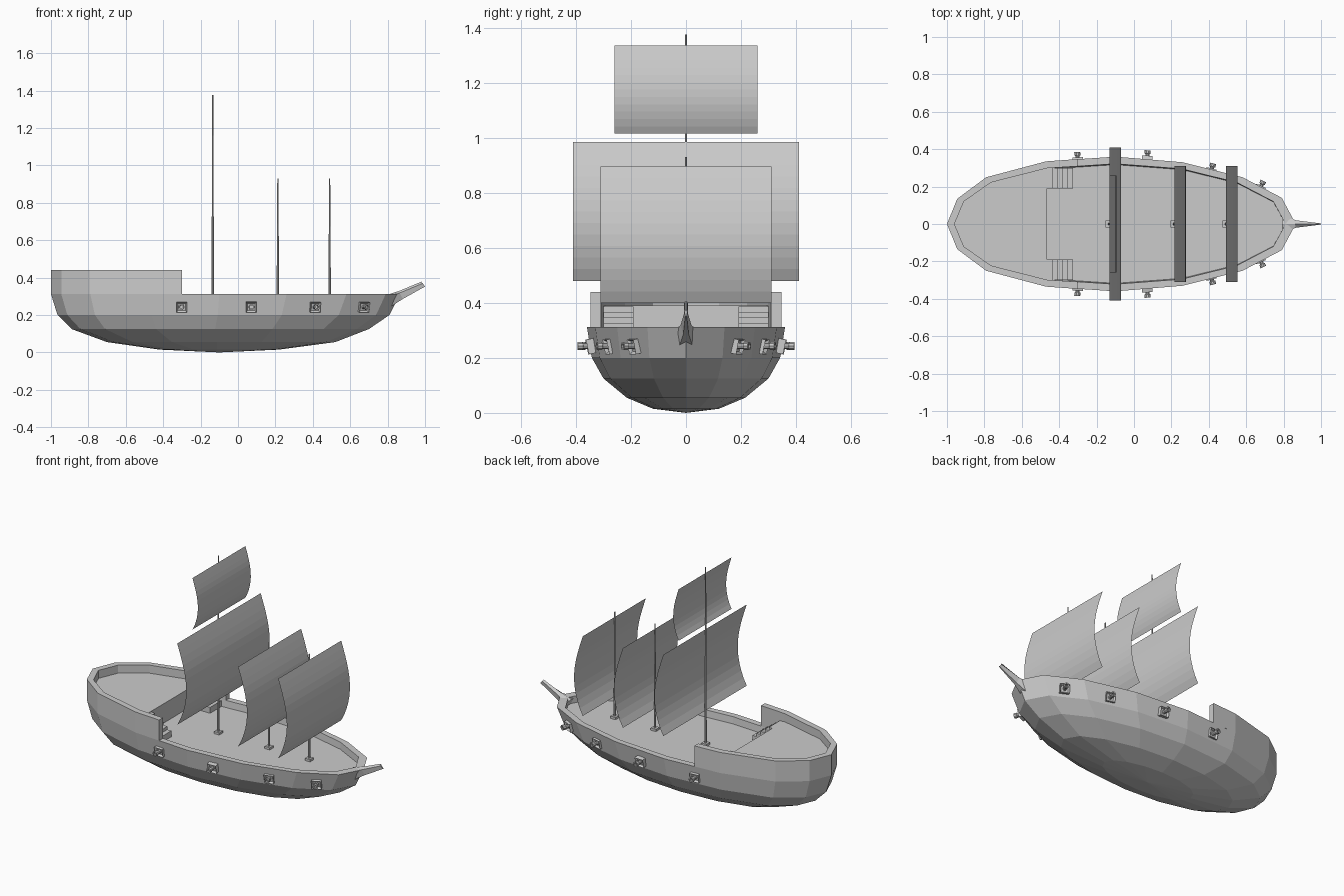
import bpy, bmesh, math
from mathutils import Matrix, Vector

if "Cube" in bpy.data.objects:
    bpy.data.objects.remove(bpy.data.objects["Cube"])

DECK, RAIL, AFT_DECK, AFT_RAIL = 0.27, 0.312, 0.39, 0.44


def finish(bm, name, recalc=True):
    if recalc:
        bmesh.ops.recalc_face_normals(bm, faces=bm.faces[:])
    me = bpy.data.meshes.new(name)
    bm.to_mesh(me)
    bm.free()
    ob = bpy.data.objects.new(name, me)
    bpy.context.collection.objects.link(ob)
    return ob


def bridge(bm, a, b):
    n = len(a)
    for i in range(n):
        j = (i + 1) % n
        bm.faces.new((a[i], a[j], b[j], b[i]))


def loop_of(half):
    """Full plan outline from a bow-to-stern half outline."""
    return half + [(x, -y) for x, y in half[-2:0:-1]]


def ring(bm, pts, z):
    return [bm.verts.new((x, y, z)) for x, y in pts]


def box(name, size, loc):
    bm = bmesh.new()
    bmesh.ops.create_cube(bm, size=1, matrix=Matrix.Translation(loc) @ Matrix.Diagonal((*size, 1)))
    return finish(bm, name)


def prism(name, pts, z0, z1):
    bm = bmesh.new()
    a, b = ring(bm, pts, z0), ring(bm, pts, z1)
    bridge(bm, a, b)
    bm.faces.new(a)
    bm.faces.new(b)
    return finish(bm, name)


# Plan outlines of the rail, outer and inner, bow to stern
OUT = [(0.865, 0), (0.79, 0.14), (0.58, 0.25), (0.26, 0.33), (-0.10, 0.36),
       (-0.47, 0.335), (-0.79, 0.25), (-0.945, 0.135), (-1.0, 0)]
INN = [(0.81, 0), (0.745, 0.12), (0.55, 0.222), (0.255, 0.295), (-0.10, 0.322),
       (-0.465, 0.298), (-0.765, 0.222), (-0.91, 0.12), (-0.96, 0)]

# Hull: faceted bowl, rail and main deck
bm = bmesh.new()
prev = inner = ring(bm, loop_of([(x, y * 0.985) for x, y in INN]), DECK)
bm.faces.new(inner)
top_in = ring(bm, loop_of(INN), RAIL)
bridge(bm, inner, top_in)
prev = ring(bm, loop_of(OUT), RAIL)
bridge(bm, top_in, prev)
for z, x0, x1, b in ((0.20, -0.965, 0.81, 0.342), (0.125, -0.89, 0.70, 0.30),
                     (0.055, -0.70, 0.52, 0.215), (0.015, -0.42, 0.22, 0.12)):
    pts = [(x0 + (x + 1) / 1.865 * (x1 - x0), y / 0.36 * b) for x, y in OUT]
    cur = ring(bm, loop_of(pts), z)
    bridge(bm, prev, cur)
    prev = cur
keel = bm.verts.new((-0.10, 0, 0))
for i in range(len(prev)):
    bm.faces.new((prev[i], prev[(i + 1) % len(prev)], keel))
finish(bm, "hull")

# Raised stern wall, a U-shaped strip
def aft(half, y):
    h = [(-0.30, y)] + half[5:]
    return h + [(px, -py) for px, py in h[-2::-1]]

bm = bmesh.new()
strips = [ring(bm, aft(h, y), z) for h, y, z in
          ((OUT, 0.347, RAIL), (OUT, 0.347, AFT_RAIL), (INN, 0.309, AFT_RAIL), (INN, 0.309, RAIL))]
for k in range(4):
    a, b = strips[k], strips[(k + 1) % 4]
    for i in range(len(a) - 1):
        bm.faces.new((a[i], a[i + 1], b[i + 1], b[i]))
for e in (0, -1):
    bm.faces.new([s[e] for s in strips])
finish(bm, "stern_wall")

# Stern deck with bulkhead
prism("stern_deck", INN[5:] + [(x, -y) for x, y in INN[-2:4:-1]], DECK, AFT_DECK)

# Stairs on both sides
for side in (-1, 1):
    bm = bmesh.new()
    prof = [(-0.465, DECK)]
    for i in range(5):
        z = AFT_DECK - 0.02 * (i + 0.15)
        prof += [(-0.465 + 0.028 * i, z), (-0.465 + 0.028 * (i + 1), z)]
    prof.append((-0.325, DECK))
    a = [bm.verts.new((x, side * 0.19, z)) for x, z in prof]
    b = [bm.verts.new((x, side * 0.30, z)) for x, z in prof]
    bridge(bm, a, b)
    bm.faces.new(a)
    bm.faces.new(b)
    finish(bm, "stairs")

# Bowsprit: tapering spar
bm = bmesh.new()
prev = None
for x, zl, zh, w in ((0.80, 0.24, 0.305, 0.05), (0.87, 0.285, 0.328, 0.02), (0.99, 0.352, 0.378, 0.005)):
    cur = [bm.verts.new(p) for p in ((x + 0.01, -w * 0.5, zl), (x + 0.01, w * 0.5, zl),
                                     (x - 0.005, w, zh - 0.01), (x - 0.01, 0, zh), (x - 0.005, -w, zh - 0.01))]
    if prev:
        bridge(bm, prev, cur)
    else:
        bm.faces.new(cur)
    prev = cur
bm.faces.new(prev)
finish(bm, "bowsprit")


# Masts on square foot plates
for x, top in ((-0.135, 1.375), (0.213, 0.93), (0.49, 0.93)):
    bm = bmesh.new()
    bmesh.ops.create_cone(bm, cap_ends=True, segments=8, radius1=0.007, radius2=0.003, depth=top - DECK,
                          matrix=Matrix.Translation((x, 0, (top + DECK) / 2)))
    finish(bm, "mast")
    box("mast_foot", (0.036, 0.036, 0.014), (x, 0, DECK + 0.007))


# Billowing sails
def sail(name, x, z0, z1, w, bulge):
    bm = bmesh.new()
    n, prev = 12, None
    for i in range(n + 1):
        t = i / n
        px = x + bulge * math.sin(math.pi * t ** 0.87)
        cur = [bm.verts.new((px, s * w, z0 + t * (z1 - z0))) for s in (-1, 1)]
        if prev:
            bm.faces.new((prev[0], prev[1], cur[1], cur[0]))
        prev = cur
    finish(bm, name, False)

sail("main_sail", -0.131, 0.48, 0.985, 0.41, 0.062)
sail("top_sail", -0.131, 1.015, 1.335, 0.26, 0.037)
sail("middle_sail", 0.217, 0.40, 0.895, 0.31, 0.062)
sail("fore_sail", 0.493, 0.40, 0.895, 0.31, 0.06)

# Gun ports with cannons; local +y points outboard
for x, y, yaw in ((-0.30, 0.333, 4), (0.07, 0.342, -3), (0.41, 0.274, -15), (0.67, 0.183, -25)):
    for side in (-1, 1):
        base = Matrix.Diagonal((1, side, 1, 1)) @ Matrix.Translation((x, y, 0.243)) @ Matrix.Rotation(math.radians(yaw), 4, 'Z')
        bm = bmesh.new()
        bmesh.ops.create_cube(bm, size=1, matrix=Matrix.Diagonal((0.056, 0.036, 0.054, 1)))
        face = max(bm.faces, key=lambda f: f.calc_center_median().y)
        bmesh.ops.inset_region(bm, faces=[face], thickness=0.011)
        bmesh.ops.translate(bm, verts=face.verts[:], vec=(0, -0.012, 0))
        bm.transform(base @ Matrix.Rotation(math.radians(-12), 4, 'X'))
        finish(bm, "gun_port")
        bm = bmesh.new()
        prev = None
        for py, r in ((-0.01, 0.012), (0.032, 0.011), (0.034, 0.016), (0.052, 0.016), (0.052, 0.009), (0.03, 0.009)):
            cur = [bm.verts.new((r * math.cos(a), py, r * math.sin(a)))
                   for a in (math.tau * i / 10 for i in range(10))]
            if prev:
                bridge(bm, prev, cur)
            prev = cur
        bm.faces.new(prev)
        bm.transform(base)
        finish(bm, "cannon")
